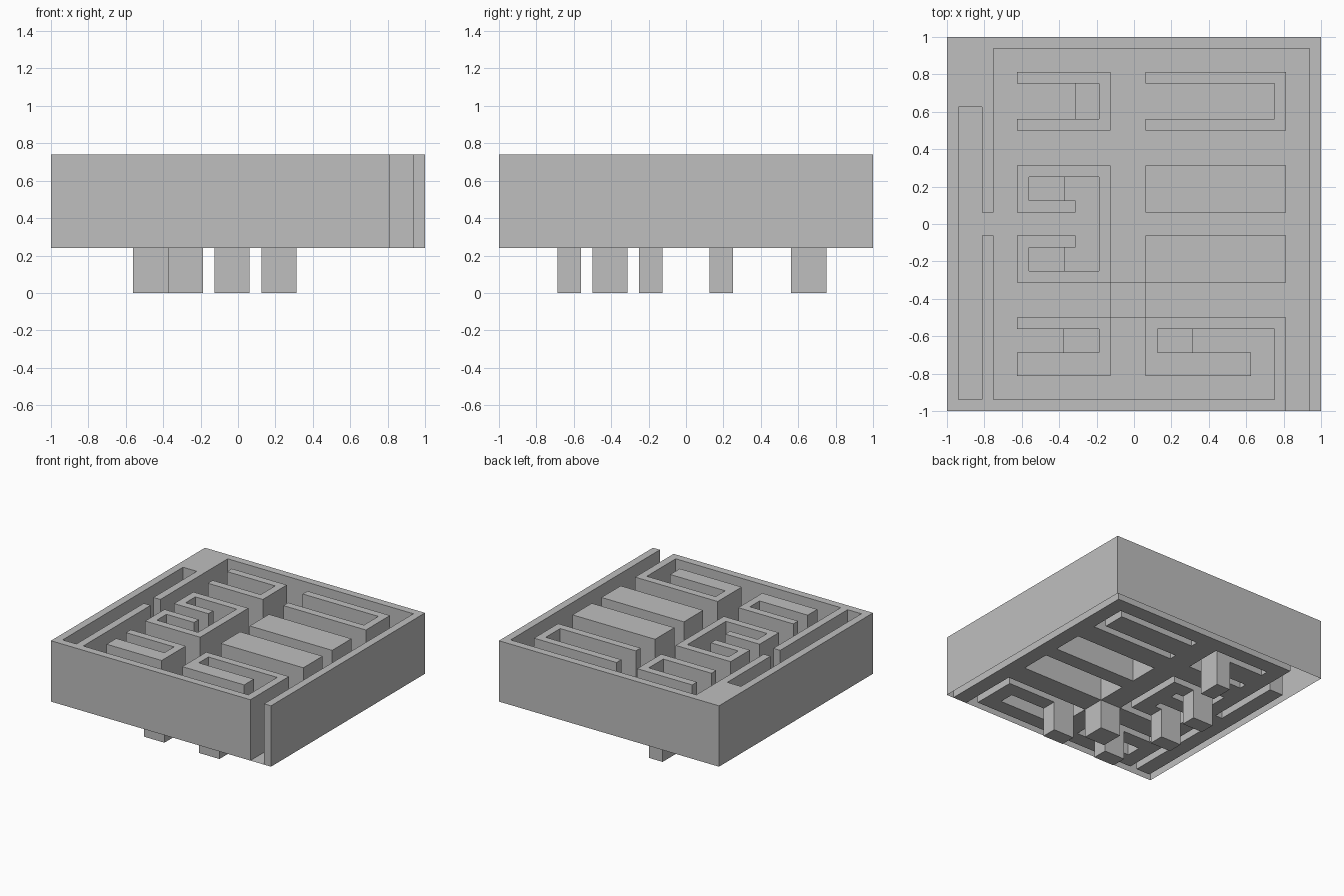
import bpy
import bmesh

cube = bpy.data.objects.get("Cube")
if cube:
    bpy.data.objects.remove(cube, do_unlink=True)

UNIT = 1 / 16                      # plan grid module
PIT, FLOOR, TOP = 0.0, 0.24, 0.74  # levels

grey = bpy.data.materials.new("plain_grey")
grey.use_nodes = True
colour = (0.52, 0.52, 0.52, 1)
grey.diffuse_color = colour
grey.node_tree.nodes["Principled BSDF"].inputs["Base Color"].default_value = colour


def rect(x0, y0, x1, y1):
    """Set of plan cells covered by a rectangle."""
    return {(x, y) for x in range(x0, x1) for y in range(y0, y1)}


def part(name, cells, face_z, rim_z):
    """Flat face over the cells, with side walls from it to the rim level."""
    bm = bmesh.new()

    def quad(points):
        bm.faces.new([bm.verts.new((x * UNIT, y * UNIT, z)) for x, y, z in points])

    for x, y in cells:
        ring = [(x, y), (x + 1, y), (x + 1, y + 1), (x, y + 1)]
        quad([(*p, face_z) for p in ring])
        if rim_z == face_z:
            continue
        for i, (dx, dy) in enumerate([(0, -1), (1, 0), (0, 1), (-1, 0)]):
            if (x + dx, y + dy) not in cells:
                a, b = ring[i], ring[(i + 1) % 4]
                quad([(*b, face_z), (*a, face_z), (*a, rim_z), (*b, rim_z)])
    bmesh.ops.remove_doubles(bm, verts=bm.verts[:], dist=0.001)
    bmesh.ops.dissolve_limit(bm, angle_limit=0.02, verts=bm.verts[:], edges=bm.edges[:])
    mesh = bpy.data.meshes.new(name)
    bm.to_mesh(mesh)
    bm.free()
    mesh.materials.append(grey)
    obj = bpy.data.objects.new(name, mesh)
    bpy.context.collection.objects.link(obj)


# Outer wall with side passage, its doorway and the front entrance
outer = rect(-16, -16, 16, 16) - rect(-12, -15, 15, 15) - rect(-15, -15, -13, 10)
outer -= rect(-13, -1, -12, 1) | rect(13, -16, 15, -15)
# Hooked wall that grows out of the outer wall beside the entrance
outer |= rect(1, -13, 13, -8) - rect(2, -11, 12, -9) - rect(10, -13, 12, -9)
outer |= rect(12, -15, 13, -13)

# Facing pair of spiral rooms
spiral = rect(-10, -5, -2, 5) - rect(-10, -1, -3, 1) - rect(-5, -4, -3, 4)
spiral -= rect(-9, 2, -3, 4) | rect(-9, -4, -3, -2)

walls = {
    "outer_wall": outer,
    "spiral_wall": spiral,
    "back_left_bay": rect(1, 8, 13, 13) - rect(1, 9, 12, 12),
    "back_right_bay": rect(-10, 8, -2, 13) - rect(-10, 9, -3, 12),
    "front_right_bay": rect(-10, -13, -2, -8) - rect(-10, -11, -3, -9),
    "back_block": rect(1, 1, 13, 5),
    "front_block": rect(1, -5, 13, -1),
}

# Sunken pits at the dead ends and in the central corridor
pits = {
    "back_bay_pit": rect(-5, 9, -3, 12),
    "upper_spiral_pit": rect(-9, 2, -6, 4),
    "lower_spiral_pit": rect(-9, -4, -6, -2),
    "front_bay_pit": rect(-6, -11, -3, -9),
    "hook_pit": rect(2, -11, 5, -9),
    "corridor_pit": rect(-2, -8, 1, -5),
}

# Corridor floor fills whatever is left
floor = rect(-16, -16, 16, 16).difference(*walls.values(), *pits.values())
part("corridor_floor", floor, FLOOR, FLOOR)
for name, cells in walls.items():
    part(name, cells, TOP, FLOOR)
for name, cells in pits.items():
    part(name, cells, PIT, FLOOR)
